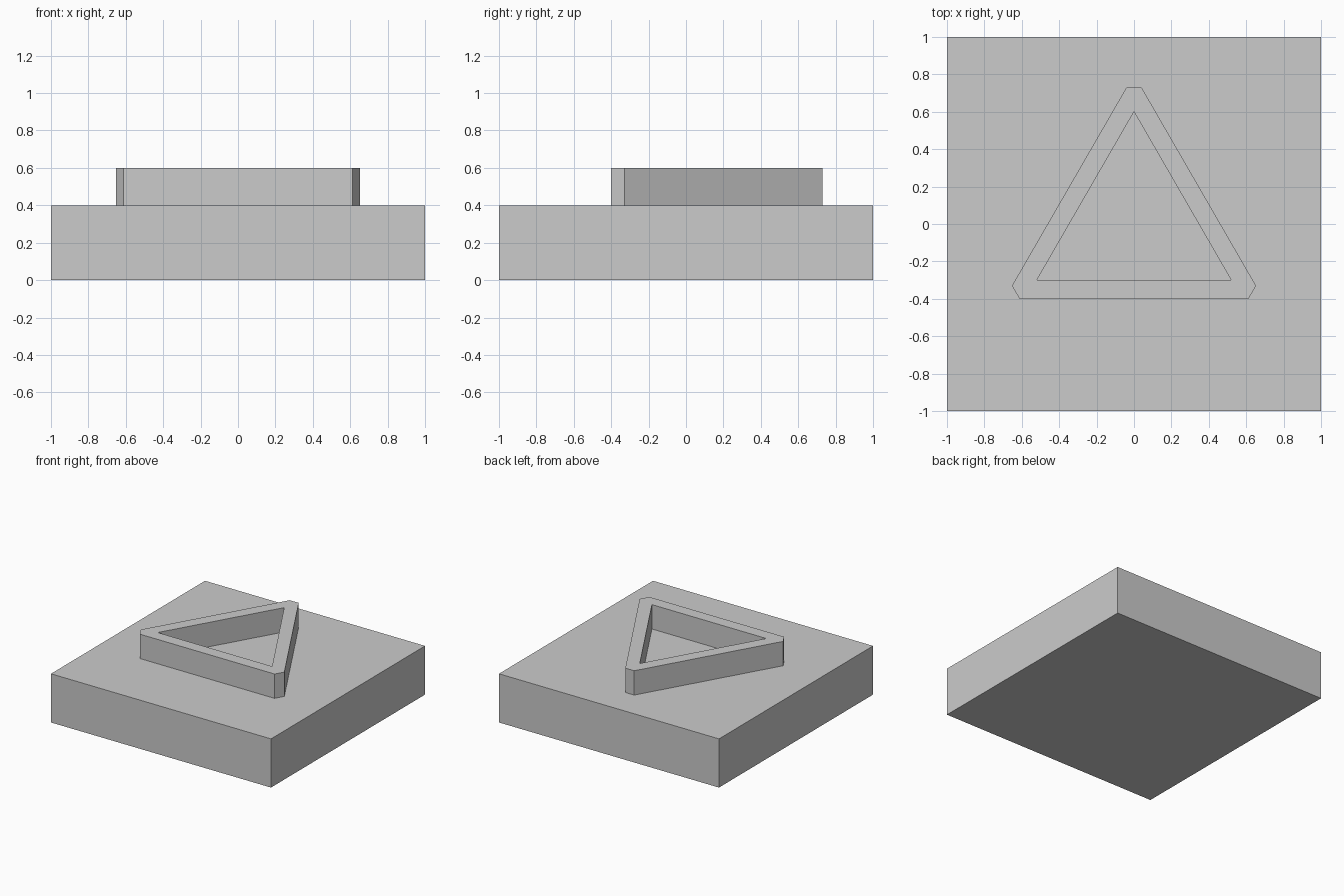
import bpy
import bmesh
from math import cos, sin, pi, tan

cube = bpy.data.objects.get("Cube")
if cube:
    bpy.data.objects.remove(cube, do_unlink=True)

# Single grey material
GREY = (0.6, 0.6, 0.6, 1.0)
grey = bpy.data.materials.new("plain_grey")
grey.use_nodes = True
grey.diffuse_color = GREY
grey.node_tree.nodes["Principled BSDF"].inputs["Base Color"].default_value = GREY


def finish(name, bm):
    bmesh.ops.recalc_face_normals(bm, faces=bm.faces)
    mesh = bpy.data.meshes.new(name)
    bm.to_mesh(mesh)
    bm.free()
    mesh.materials.append(grey)
    obj = bpy.data.objects.new(name, mesh)
    bpy.context.collection.objects.link(obj)
    return obj


# Square base slab
BASE_TOP, RIM_TOP = 0.4, 0.6
bm = bmesh.new()
bmesh.ops.create_cube(bm, size=1)
bmesh.ops.scale(bm, vec=(2, 2, BASE_TOP), verts=bm.verts)
bmesh.ops.translate(bm, vec=(0, 0, BASE_TOP / 2), verts=bm.verts)
finish("base_slab", bm)

# Triangular rim: sharp inner corners, clipped outer corners
INNER_RADIUS, CLIP_DISTANCE, OUTER_RADIUS = 0.6, 0.73, 0.8
half_clip = (OUTER_RADIUS - CLIP_DISTANCE) * tan(pi / 6)
bm = bmesh.new()
corners = []
for i in range(3):
    a = pi / 2 + i * 2 * pi / 3
    c, s = cos(a), sin(a)
    plan = [(INNER_RADIUS, 0), (CLIP_DISTANCE, -half_clip), (CLIP_DISTANCE, half_clip)]
    corners.append([[bm.verts.new((r * c - t * s, r * s + t * c, z))
                     for z in (BASE_TOP, RIM_TOP)] for r, t in plan])

for i in range(3):
    inner, start, end = corners[i]
    next_inner, next_start, _ = corners[(i + 1) % 3]
    # Outer side, clipped corner and inner side walls
    for p, q in ((end, next_start), (start, end), (next_inner, inner)):
        bm.faces.new((p[0], q[0], q[1], p[1]))
    # Top and bottom faces
    for k in (0, 1):
        bm.faces.new((inner[k], end[k], next_start[k], next_inner[k]))
        bm.faces.new((inner[k], start[k], end[k]))
finish("triangular_rim", bm)
